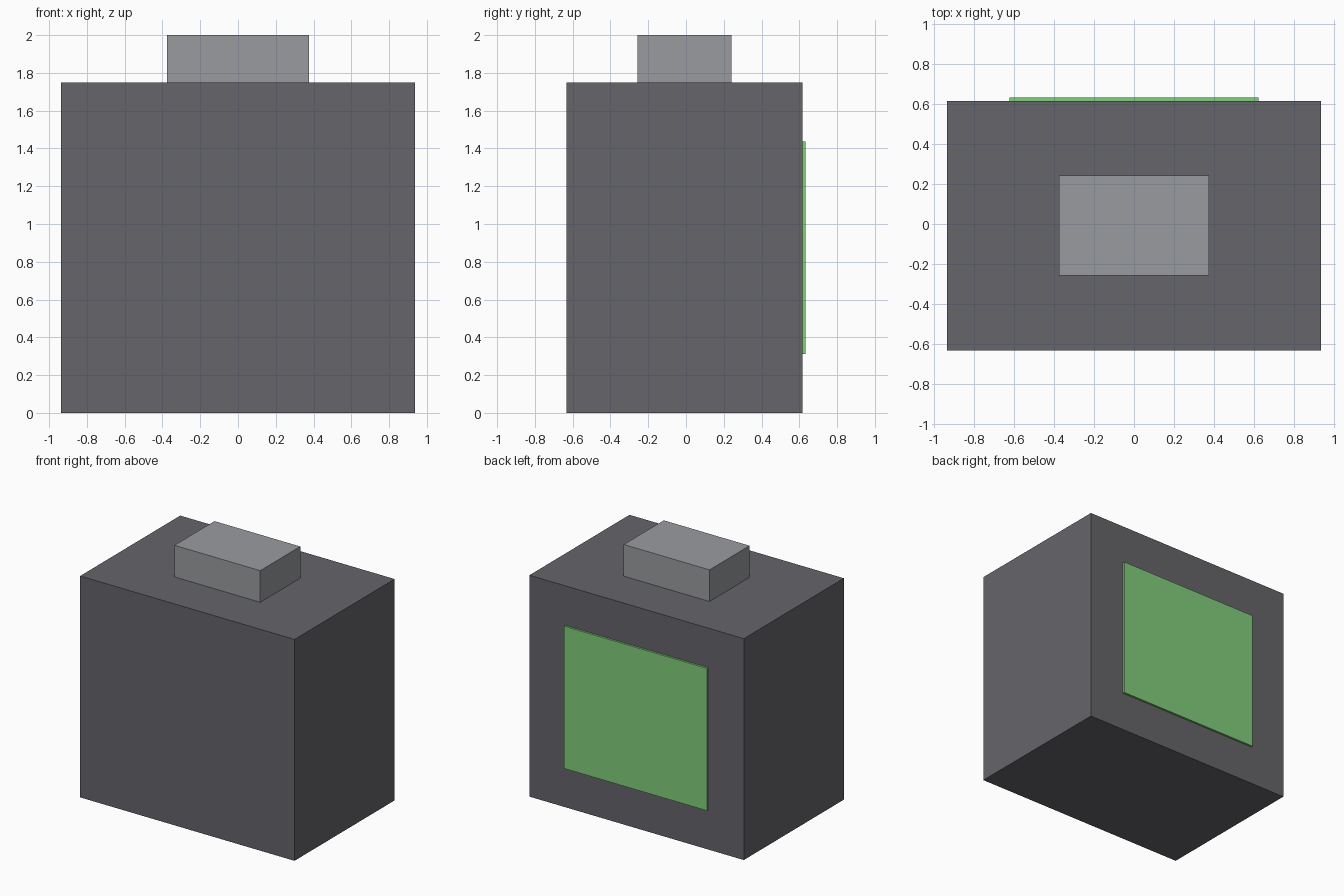
import bpy
import bmesh
from mathutils import Matrix, Vector

if "Cube" in bpy.data.objects:
    bpy.data.objects.remove(bpy.data.objects["Cube"])


def material(name, rgb):
    mat = bpy.data.materials.new(name)
    mat.diffuse_color = (*rgb, 1.0)
    mat.use_nodes = True
    mat.node_tree.nodes["Principled BSDF"].inputs["Base Color"].default_value = mat.diffuse_color
    return mat


def box(name, low, high, mat):
    """Axis-aligned box between two corners."""
    low, high = Vector(low), Vector(high)
    bm = bmesh.new()
    bmesh.ops.create_cube(bm, size=1.0, matrix=Matrix.Diagonal((*(high - low), 1.0)))
    mesh = bpy.data.meshes.new(name)
    bm.to_mesh(mesh)
    bm.free()
    mesh.materials.append(mat)
    obj = bpy.data.objects.new(name, mesh)
    obj.location = (low + high) / 2
    bpy.context.collection.objects.link(obj)
    return obj


dark_grey = material("dark_grey", (0.13, 0.13, 0.145))
light_grey = material("light_grey", (0.32, 0.33, 0.35))
green = material("green", (0.22, 0.62, 0.20))

# Main casing
box("body", (-0.9375, -0.633, 0), (0.9375, 0.617, 1.75), dark_grey)
# Raised block on the top
box("top_block", (-0.375, -0.258, 1.75), (0.375, 0.242, 2.0), light_grey)
# Thin panel on the back
box("back_panel", (-0.625, 0.617, 0.3125), (0.625, 0.633, 1.4375), green)
